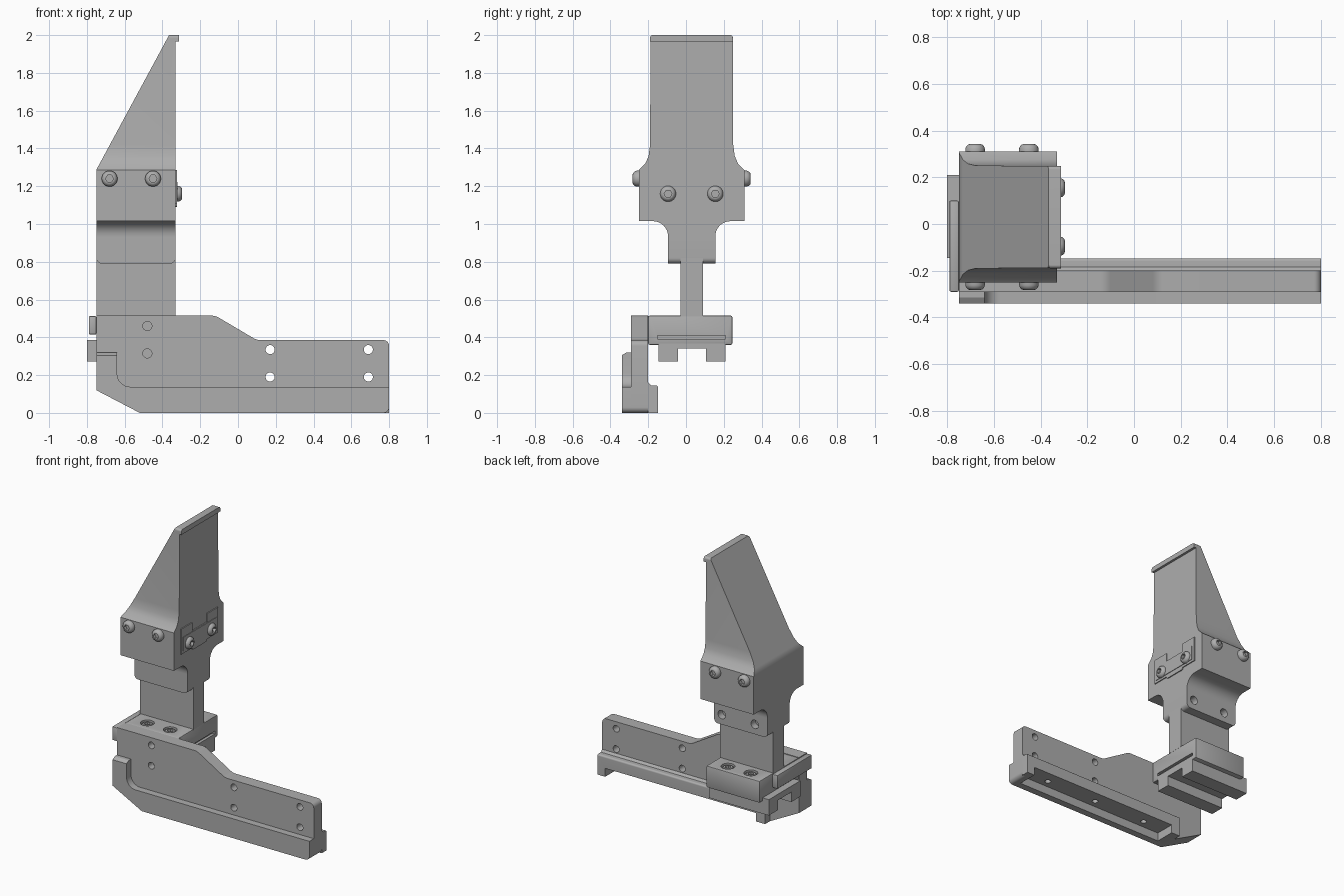
import bpy, bmesh, math
from mathutils import Vector, Matrix

if "Cube" in bpy.data.objects:
    bpy.data.objects.remove(bpy.data.objects["Cube"], do_unlink=True)

grey = bpy.data.materials.new("satin grey")
grey.use_nodes = True
grey.diffuse_color = (0.42, 0.42, 0.42, 1)
grey.node_tree.nodes["Principled BSDF"].inputs["Base Color"].default_value = grey.diffuse_color


def finish(name, bm):
    bmesh.ops.recalc_face_normals(bm, faces=bm.faces)
    me = bpy.data.meshes.new(name)
    bm.to_mesh(me)
    bm.free()
    me.materials.append(grey)
    me.shade_smooth()
    me.set_sharp_from_angle(angle=math.radians(30))
    ob = bpy.data.objects.new(name, me)
    bpy.context.collection.objects.link(ob)
    return ob


def rounded(pts, steps=8):
    """Outline from (u, v) or (u, v, radius) corners."""
    out = []
    for i, p in enumerate(pts):
        c = Vector(p[:2])
        if len(p) == 2:
            out.append(c)
            continue
        before = (Vector(pts[i - 1][:2]) - c).normalized()
        after = (Vector(pts[(i + 1) % len(pts)][:2]) - c).normalized()
        half = before.angle(after) / 2
        reach, w = p[2] / math.tan(half), math.sin(half)
        a, b = c + before * reach, c + after * reach
        for k in range(steps + 1):
            t = k / steps
            wa, wc, wb = (1 - t) ** 2, 2 * w * t * (1 - t), t * t
            out.append((a * wa + c * wc + b * wb) / (wa + wc + wb))
    return out


def prism(name, pts, axis, lo, hi, cut=None):
    """Outline in YZ (axis x) or XZ (axis y), extruded from lo to hi."""
    bm = bmesh.new()
    place = (lambda p: (lo, p.x, p.y)) if axis == "x" else (lambda p: (p.x, lo, p.y))
    face = bm.faces.new([bm.verts.new(place(p)) for p in rounded(pts)])
    new = bmesh.ops.extrude_face_region(bm, geom=[face])["geom"]
    step = Vector((hi - lo, 0, 0) if axis == "x" else (0, hi - lo, 0))
    bmesh.ops.translate(bm, vec=step, verts=[g for g in new if isinstance(g, bmesh.types.BMVert)])
    if cut:
        res = bmesh.ops.bisect_plane(bm, geom=bm.verts[:] + bm.edges[:] + bm.faces[:],
                                     plane_co=cut[0], plane_no=cut[1], clear_outer=True)
        rim = [g for g in res["geom_cut"] if isinstance(g, bmesh.types.BMEdge)]
        bmesh.ops.contextual_create(bm, geom=rim)
    return finish(name, bm)


def box(name, x, y, z, bevel=0):
    bm = bmesh.new()
    bmesh.ops.create_cube(bm, size=1)
    for v in bm.verts:
        v.co = [(r[0] + r[1]) / 2 + c * (r[1] - r[0]) for r, c in zip((x, y, z), v.co)]
    if bevel:
        bmesh.ops.bevel(bm, geom=bm.edges[:], offset=bevel, segments=2, profile=0.5, affect="EDGES")
    return finish(name, bm)


def lathe(name, profile, at, direction, hex_from=99, segs=24):
    """Stack of rings (radius, height) along direction; later rings may be hexagonal."""
    bm = bmesh.new()
    turn = Vector(direction).to_track_quat("Z", "Y").to_matrix().to_4x4()
    rings = []
    for n, (r, h) in enumerate(profile):
        ring = []
        for k in range(segs):
            a = 2 * math.pi * k / segs
            rr = r
            if n >= hex_from:
                rr *= math.cos(math.pi / 6) / math.cos(a % (math.pi / 3) - math.pi / 6)
            ring.append(bm.verts.new((rr * math.cos(a), rr * math.sin(a), h)))
        rings.append(ring)
    for lower, upper in zip(rings, rings[1:]):
        for k in range(segs):
            j = (k + 1) % segs
            bm.faces.new((lower[k], lower[j], upper[j], upper[k]))
    bm.faces.new(rings[0])
    bm.faces.new(rings[-1])
    bmesh.ops.transform(bm, matrix=Matrix.Translation(at) @ turn, verts=bm.verts)
    return finish(name, bm)


def screw(name, at, direction):
    dome = [(0.042, -0.01), (0.042, 0.012), (0.038, 0.022), (0.03, 0.03), (0.024, 0.032),
            (0.021, 0.032), (0.021, 0.012)]
    lathe(name, dome, at, direction, hex_from=5)


def drill(at, direction, radius, depth):
    return lathe("cutter", [(radius, -depth), (radius, 0.02)], at, direction)


def carve(ob, cutters):
    for c in cutters:
        m = ob.modifiers.new("cut", "BOOLEAN")
        m.operation, m.solver, m.object = "DIFFERENCE", "EXACT", c
    bpy.context.view_layer.update()
    dg = bpy.context.evaluated_depsgraph_get()
    me = bpy.data.meshes.new_from_object(ob.evaluated_get(dg))
    ob.modifiers.clear()
    ob.data = me
    me.set_sharp_from_angle(angle=math.radians(30))
    for c in cutters:
        bpy.data.objects.remove(c, do_unlink=True)


LEFT, RIGHT = -0.75, -0.33     # x range of the upright parts
FRONT, BACK, UP, SIDE = (0, -1, 0), (0, 1, 0), (0, 0, 1), (1, 0, 0)


def pocket():
    return box("cutter", (-0.45, 0.74), (-0.29, -0.1), (-0.1, 0.06))


# Long arm: web plate, front flange and rear lip over an open pocket
arm = prism("arm_plate", [(LEFT, 0.12), (-0.52, 0), (0.8, 0, 0.03), (0.8, 0.385, 0.03),
                          (0.1, 0.385, 0.08), (-0.12, 0.515, 0.08), (LEFT, 0.515)], "y", -0.29, -0.2)
holes = [drill((x, -0.29, z), FRONT, 0.024, 0.2) for x in (0.17, 0.69) for z in (0.19, 0.335)]
holes += [drill((-0.48, -0.29, z), FRONT, 0.024, 0.05) for z in (0.315, 0.46)]
holes += [drill((x, -0.235, 0.06), (0, 0, -1), 0.02, 0.04) for x in (-0.28, 0.14, 0.55)]
carve(arm, [pocket()])
carve(arm, holes)
prism("arm_front_flange", [(LEFT, 0.12), (-0.52, 0), (0.8, 0, 0.03), (0.8, 0.138), (-0.64, 0.138, 0.07),
                           (-0.64, 0.305), (LEFT, 0.305)], "y", -0.34, -0.29)
prism("flange_top_chamfer", [(-0.34, 0.305), (-0.29, 0.305), (-0.29, 0.32), (-0.315, 0.32)], "x", LEFT, -0.64)
lip = prism("arm_rear_lip", [(-0.2, 0), (-0.147, 0), (-0.147, 0.145, 0.012), (-0.185, 0.145),
                             (-0.2, 0.16)], "x", -0.52, 0.8)
carve(lip, [pocket()])

# Base platform with twin rails underneath and a left end tab
base = box("base_platform", (LEFT, RIGHT), (-0.2, 0.245), (0.36, 0.515), 0.008)
spots = [(x, y) for x in (-0.63, -0.45) for y in (-0.12, 0.17)]
carve(base, [drill((x, y, 0.515), UP, 0.045, 0.035) for x, y in spots]
      + [box("cutter", (RIGHT - 0.02, RIGHT + 0.1), (-0.15, 0.21), (0.39, 0.41))])
for x, y in spots:
    lathe("base_screw", [(0.038, -0.04), (0.038, -0.012), (0.03, -0.005), (0.02, -0.005), (0.02, -0.025)],
          (x, y, 0.515), UP, hex_from=3)
box("rail_bridge", (-0.8, RIGHT), (-0.145, 0.21), (0.342, 0.385))
box("front_rail", (-0.8, RIGHT), (-0.145, -0.042), (0.272, 0.345))
box("rear_rail", (-0.8, RIGHT), (0.105, 0.21), (0.272, 0.345))
box("end_tab", (-0.79, LEFT), (-0.29, 0.1), (0.415, 0.512), 0.006)

# Column and clamp block
box("column", (LEFT, RIGHT), (-0.03, 0.09), (0.51, 0.82))
neck = prism("neck_block", [(LEFT, 0.79, 0.03), (RIGHT, 0.79, 0.03), (RIGHT, 0.93), (LEFT, 0.93)],
             "y", -0.095, 0.155)
carve(neck, [drill((x, 0.155, 0.86), BACK, 0.03, 0.05) for x in (-0.39, -0.65)])

# Head: one mirrored outline, cut along the sloping rear face
half = [(0.125, 0.93), (0.125, 1.015, 0.08), (0.28, 1.015), (0.28, 1.285),
        (0.245, 1.32), (0.228, 1.36), (0.22, 1.42), (0.218, 2.0, 0.015)]
mid = 0.03
outline = [(mid + p[0],) + p[1:] for p in half] + [(mid - p[0],) + p[1:] for p in reversed(half)]
prism("head", outline, "x", LEFT, RIGHT, cut=((LEFT, 0, 1.287), (-0.713, 0, 0.385)))
prism("tip_ledge", [(-0.19, 1.965), (0.248, 1.965), (0.248, 2, 0.015), (-0.19, 2, 0.015)], "x", -0.36, -0.313)

# Notched cover plate on the head
prism("cover_plate", [(-0.175, 1.105), (-0.05, 1.105), (-0.05, 1.09, 0.01), (0.115, 1.09, 0.01),
                      (0.115, 1.105), (0.235, 1.105), (0.235, 1.285), (0.115, 1.285), (0.115, 1.225),
                      (-0.05, 1.225), (-0.05, 1.285), (-0.175, 1.285)], "x", RIGHT, -0.323)
prism("cover_inset", [(-0.155, 1.122), (0.215, 1.122), (0.215, 1.222), (-0.155, 1.222)], "x", RIGHT, -0.319)
for y in (mid - 0.125, mid + 0.125):
    screw("cover_screw", (-0.328, y, 1.16), SIDE)

# Side screws through the head
for x in (-0.68, -0.45):
    screw("head_front_screw", (x, mid - 0.28, 1.24), FRONT)
    screw("head_rear_screw", (x, mid + 0.28, 1.24), BACK)
